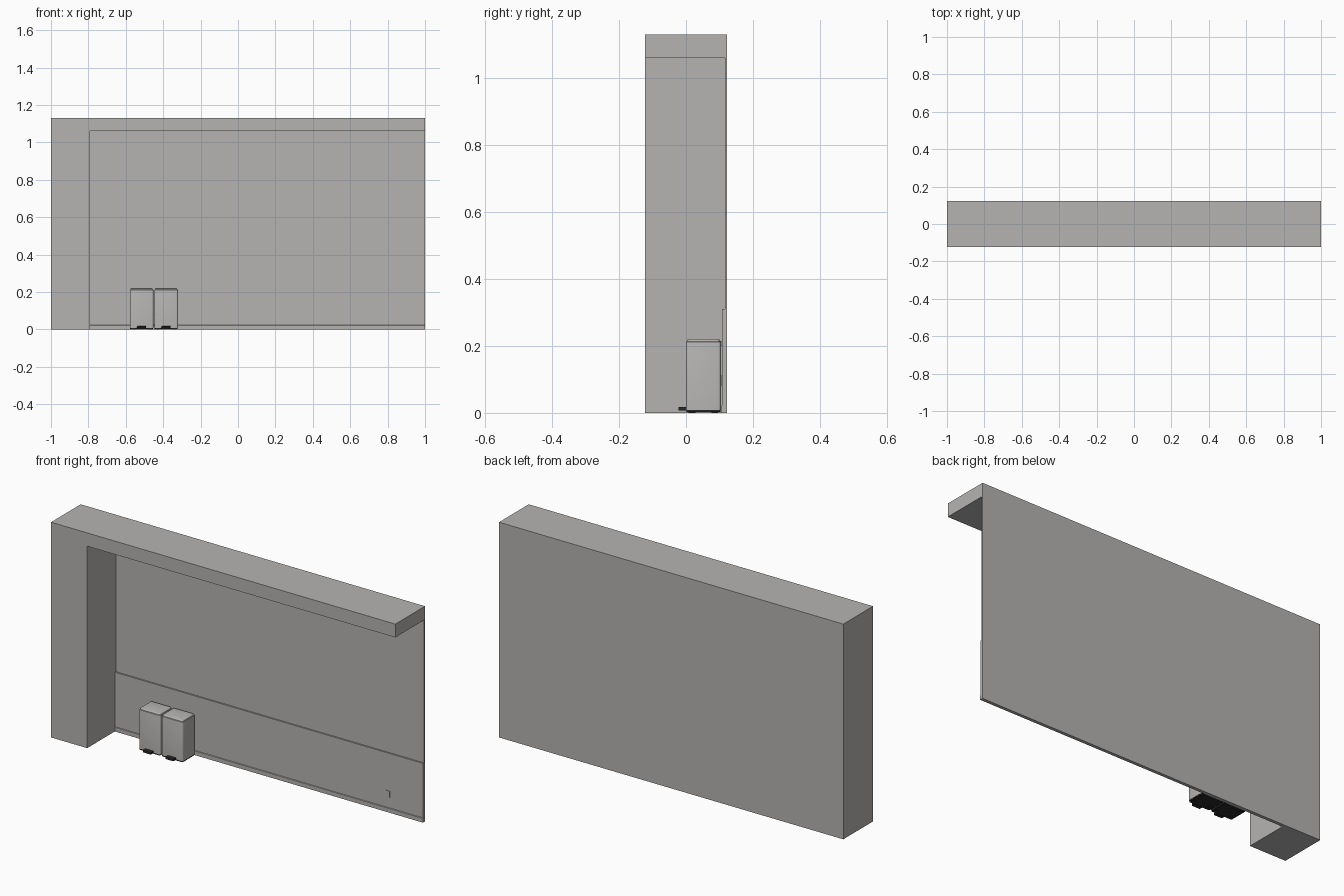
import bpy, bmesh, math

if "Cube" in bpy.data.objects:
    bpy.data.objects.remove(bpy.data.objects["Cube"], do_unlink=True)


def material(name, rgb):
    m = bpy.data.materials.new(name)
    m.use_nodes = True
    m.diffuse_color = (*rgb, 1)
    m.node_tree.nodes["Principled BSDF"].inputs["Base Color"].default_value = (*rgb, 1)
    return m


GREY = material("warm grey", (0.465, 0.457, 0.445))
BLACK = material("black plastic", (0.02, 0.02, 0.02))


def add_object(name, bm, mat):
    bmesh.ops.recalc_face_normals(bm, faces=bm.faces)
    mesh = bpy.data.meshes.new(name)
    bm.to_mesh(mesh)
    bm.free()
    mesh.materials.append(mat)
    ob = bpy.data.objects.new(name, mesh)
    bpy.context.collection.objects.link(ob)
    return ob


def extrude(bm, points, direction):
    face = bm.faces.new([bm.verts.new(p) for p in points])
    new = bmesh.ops.extrude_face_region(bm, geom=[face])["geom"]
    bmesh.ops.translate(bm, vec=direction,
                        verts=[g for g in new if isinstance(g, bmesh.types.BMVert)])


def box(name, x, y, z, mat, upright=0, top=0):
    """Box from (min, max) ranges, with rounded upright edges and rounded top rim."""
    bm = bmesh.new()
    extrude(bm, [(x[0], y[0], z[0]), (x[1], y[0], z[0]),
                 (x[1], y[1], z[0]), (x[0], y[1], z[0])], (0, 0, z[1] - z[0]))
    if upright:
        edges = [e for e in bm.edges if abs(e.verts[0].co.z - e.verts[1].co.z) > 1e-5]
        bmesh.ops.bevel(bm, geom=edges, offset=upright, segments=4,
                        profile=0.5, affect='EDGES')
    if top:
        edges = [e for e in bm.edges if all(v.co.z > z[1] - 1e-5 for v in e.verts)]
        bmesh.ops.bevel(bm, geom=edges, offset=top, segments=3,
                        profile=0.5, affect='EDGES')
    ob = add_object(name, bm, mat)
    if upright or top:
        bpy.ops.object.select_all(action='DESELECT')
        ob.select_set(True)
        bpy.context.view_layer.objects.active = ob
        bpy.ops.object.shade_smooth_by_angle(angle=math.radians(40))
    return ob


# Surround: side pillar and overhead header in one L-shaped profile
FRONT, BACK = -0.123, 0.123
INNER, UNDER, TOP = -0.79, 1.06, 1.13
bm = bmesh.new()
outline = [(-1, 0), (INNER, 0), (INNER, UNDER), (1, UNDER), (1, TOP), (-1, TOP)]
extrude(bm, [(x, FRONT, z) for x, z in outline], (0, BACK - FRONT, 0))
add_object("wall_surround", bm, GREY)

# Rear wall: thin upper panel, thicker lower cladding and a shallow skirting
bm = bmesh.new()
section = [(BACK, 0), (0.106, 0), (0.106, 0.022), (0.108, 0.024),
           (0.108, 0.31), (0.116, 0.31), (0.116, UNDER), (BACK, UNDER)]
extrude(bm, [(INNER, y, z) for y, z in section], (1 - INNER, 0, 0))
add_object("rear_wall", bm, GREY)

# Small wall socket plate
box("socket_plate", (0.78, 0.806), (0.1055, 0.109), (0.08, 0.113), GREY)

# Pair of pedal bins
W = 0.0625
for side, cx in (("right", -0.515), ("left", -0.384)):
    def part(name, hx, y, z, mat, **k):
        box(f"{side}_bin_{name}", (cx - hx, cx + hx), y, z, mat, **k)

    part("body", W, (0.0, 0.104), (0.009, 0.213), GREY, upright=0.008, top=0.002)
    part("lid", W - 0.003, (0.004, 0.1), (0.212, 0.221), GREY, upright=0.008, top=0.005)
    part("base", W - 0.001, (0.001, 0.103), (0.003, 0.0095), BLACK, upright=0.008)
    part("pedal", 0.024, (-0.022, 0.004), (0.007, 0.018), BLACK, upright=0.004, top=0.002)
    part("hinge", 0.04, (0.1, 0.1075), (0.2, 0.214), GREY)
    # Feet under the base
    for i, sx in enumerate((-1, 1)):
        for j, fy in enumerate((0.018, 0.086)):
            fx = cx + sx * 0.044
            box(f"{side}_bin_foot_{i}{j}", (fx - 0.01, fx + 0.01),
                (fy - 0.01, fy + 0.01), (0, 0.004), BLACK)
